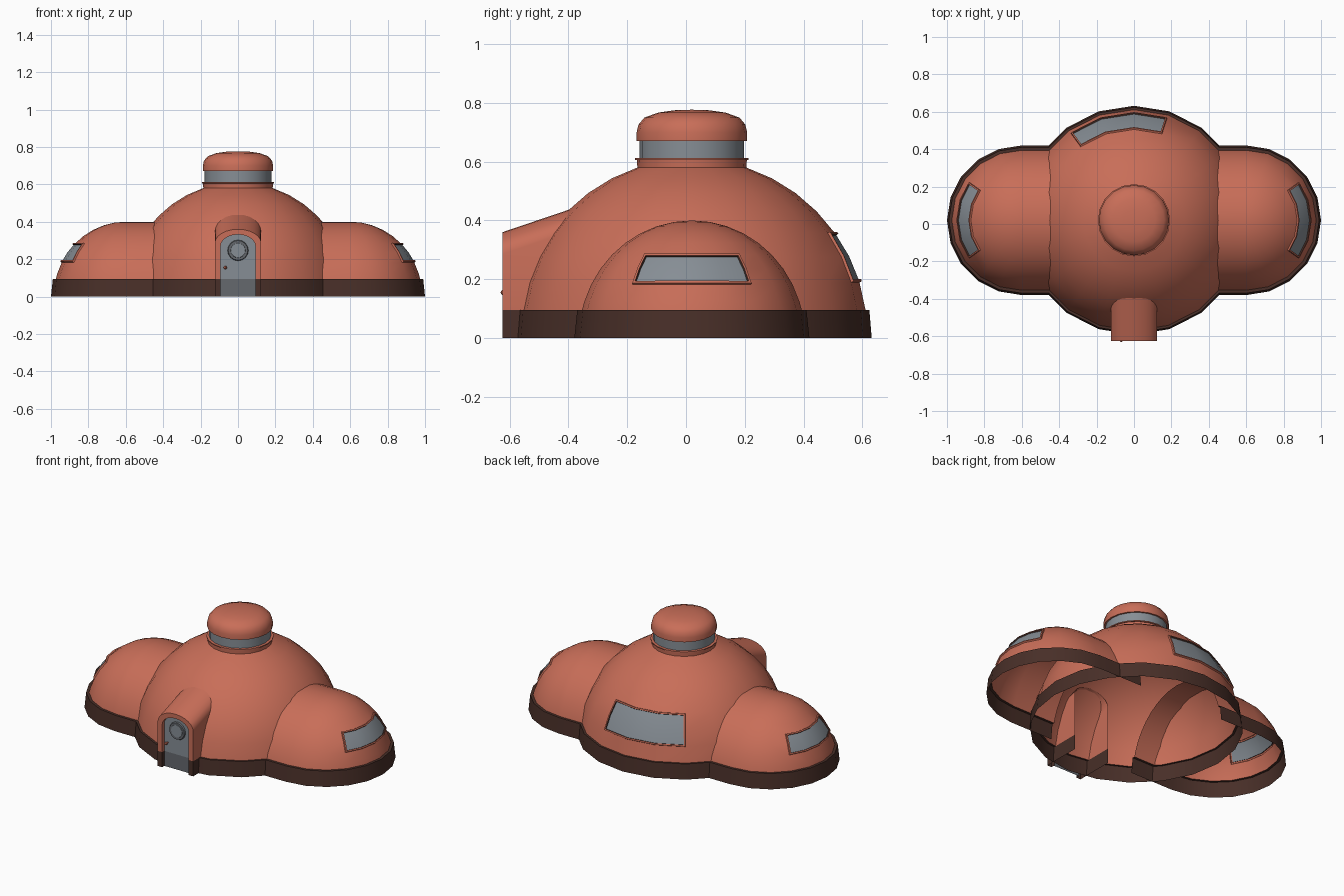
import bpy, bmesh, math
from mathutils import Vector

if "Cube" in bpy.data.objects:
    bpy.data.objects.remove(bpy.data.objects["Cube"])

CY = 0.02


def mat(name, c):
    m = bpy.data.materials.new(name)
    m.diffuse_color = (*c, 1)
    m.use_nodes = True
    m.node_tree.nodes["Principled BSDF"].inputs["Base Color"].default_value = m.diffuse_color
    return m


CLAY = mat("terracotta", (0.58, 0.155, 0.098))
DARK = mat("dark_brown", (0.065, 0.028, 0.021))
GLASS = mat("grey_glass", (0.24, 0.27, 0.30))
STEEL = mat("dark_grey", (0.13, 0.14, 0.155))
MATS = [CLAY, DARK, GLASS, STEEL]


def finish(name, bm, angle=32):
    me = bpy.data.meshes.new(name)
    bm.to_mesh(me)
    bm.free()
    ob = bpy.data.objects.new(name, me)
    bpy.context.collection.objects.link(ob)
    for m in MATS:
        me.materials.append(m)
    bpy.ops.object.select_all(action='DESELECT')
    ob.select_set(True)
    bpy.context.view_layer.objects.active = ob
    bpy.ops.object.shade_smooth_by_angle(angle=math.radians(angle))
    return ob


def bridge(bm, loops, rule):
    """Skin a list of equal-length vertex rows; rule(row, col) -> material."""
    rows = [[bm.verts.new(p) for p in l] for l in loops]
    out = {}
    for i in range(len(rows) - 1):
        for j in range(len(rows[0]) - 1):
            f = bm.faces.new((rows[i][j], rows[i][j + 1], rows[i + 1][j + 1], rows[i + 1][j]))
            f.material_index = rule(i, j)
            out[i, j] = f
    return out


def window(bm, faces):
    """Raised frame with a sunken pane made from a block of shell faces."""
    bmesh.ops.inset_region(bm, faces=faces, thickness=0.002, depth=0.009, use_even_offset=True)
    bmesh.ops.inset_region(bm, faces=faces, thickness=0.008, depth=0.0, use_even_offset=True)
    r = bmesh.ops.inset_region(bm, faces=faces, thickness=0.001, depth=-0.008, use_even_offset=True)
    for f in r['faces']:
        f.material_index = 1
    for f in faces:
        f.material_index = 2


def shell(name, cols, profile, rule, win_rows, win_cols):
    bm = bmesh.new()
    loops = [[(x0 + r * cx, CY + r * cy, z) for x0, cx, cy in cols] for r, z in profile]
    faces = bridge(bm, loops, rule)
    win = [faces[i, j] for i in win_rows for j in win_cols]
    bmesh.ops.remove_doubles(bm, verts=bm.verts, dist=1e-5)
    bmesh.ops.dissolve_degenerate(bm, edges=bm.edges, dist=1e-6)
    win = [f for f in win if f.is_valid]
    bm.normal_update()
    # make the shell face outward
    if win[0].normal.z < 0:
        bmesh.ops.reverse_faces(bm, faces=bm.faces)
        bm.normal_update()
    window(bm, win)
    return finish(name, bm)


def curve(a, b, degs):
    return [(a * math.cos(math.radians(d)), b * math.sin(math.radians(d))) for d in degs]


# Main dome with base band, turret, glazed ring and cap
prof = [(0.612, 0), (0.604, 0.095), (0.591, 0.095)] + curve(0.6, 0.61, range(18, 73, 9))
ng = len(prof)
prof += [(0.187, 0.605), (0.193, 0.606), (0.193, 0.612), (0.178, 0.613), (0.178, 0.671),
         (0.188, 0.671), (0.188, 0.70), (0.182, 0.726), (0.162, 0.75), (0.115, 0.767),
         (0.06, 0.775), (0, 0.777)]
cols = [(0, math.cos(math.radians(18 * k)), math.sin(math.radians(18 * k))) for k in range(21)]


def main_rule(i, j):
    return 1 if i < 2 else 2 if i == ng + 3 else 0


shell("main_dome", cols, prof, main_rule, (3, 4), (4, 5, 6))

# Side domes: quarter sphere plus a short vault running into the main dome
sprof = [(0.4, 0), (0.39, 0.095), (0.374, 0.095)] + curve(0.385, 0.4, range(18, 82, 9)) + [(0, 0.4)]
for side, s in (("right", 1), ("left", -1)):
    sc = [(s * 0.6, s * math.cos(math.radians(a)), math.sin(math.radians(a)))
          for a in range(-90, 91, 18)]
    sc = [(s * 0.3, 0, -1)] + sc + [(s * 0.3, 0, 1)]
    shell(side + "_dome", sc, sprof, lambda i, j: 1 if i < 2 else 0, (4, 5), (4, 5, 6, 7))


# Entrance porch: sloped arch with a recessed doorway
def arch(w, spring, top, y, lift=0):
    pts = [(-w, y, 0), (-w, y, 0.095)]
    for k in range(13):
        a = math.pi * (1 - k / 12)
        pts.append((w * math.cos(a), y, spring + (top - spring) * math.sin(a) + lift))
    return pts + [(w, y, 0.095), (w, y, 0)]


bm = bmesh.new()
bridge(bm, [arch(0.124, 0.285, 0.36, -0.38, 0.083), arch(0.124, 0.285, 0.36, -0.625),
            arch(0.093, 0.27, 0.332, -0.625), arch(0.093, 0.27, 0.332, -0.6)],
       lambda i, j: 1 if j in (0, 15) else 0)
bmesh.ops.recalc_face_normals(bm, faces=bm.faces)
finish("porch", bm)

# Door: pane above, darker kick plate below
bm = bmesh.new()
v = [bm.verts.new(p) for p in arch(0.094, 0.27, 0.333, -0.603)]
bm.faces.new(v[1:-1]).material_index = 2
bm.faces.new((v[0], v[1], v[-2], v[-1])).material_index = 3
bmesh.ops.recalc_face_normals(bm, faces=bm.faces)
finish("door", bm)


# Porthole and door knob
def disc(name, x, z, y, r, depth, m, seg=16):
    bm = bmesh.new()
    bmesh.ops.create_cone(bm, cap_ends=True, segments=seg, radius1=r, radius2=r * 0.92, depth=depth)
    for p in bm.verts:
        p.co = Vector((x + p.co.x, y - p.co.z, z + p.co.y))
    for f in bm.faces:
        f.material_index = m
    bmesh.ops.recalc_face_normals(bm, faces=bm.faces)
    finish(name, bm)


disc("porthole_frame", 0, 0.247, -0.606, 0.057, 0.012, 3)
disc("porthole_glass", 0, 0.247, -0.611, 0.042, 0.006, 2)
bm = bmesh.new()
bmesh.ops.create_uvsphere(bm, u_segments=8, v_segments=6, radius=0.009)
bmesh.ops.translate(bm, verts=bm.verts, vec=(-0.068, -0.622, 0.155))
finish("door_knob", bm)
disc("knob_stem", -0.068, 0.155, -0.61, 0.005, 0.02, 0, 8)
